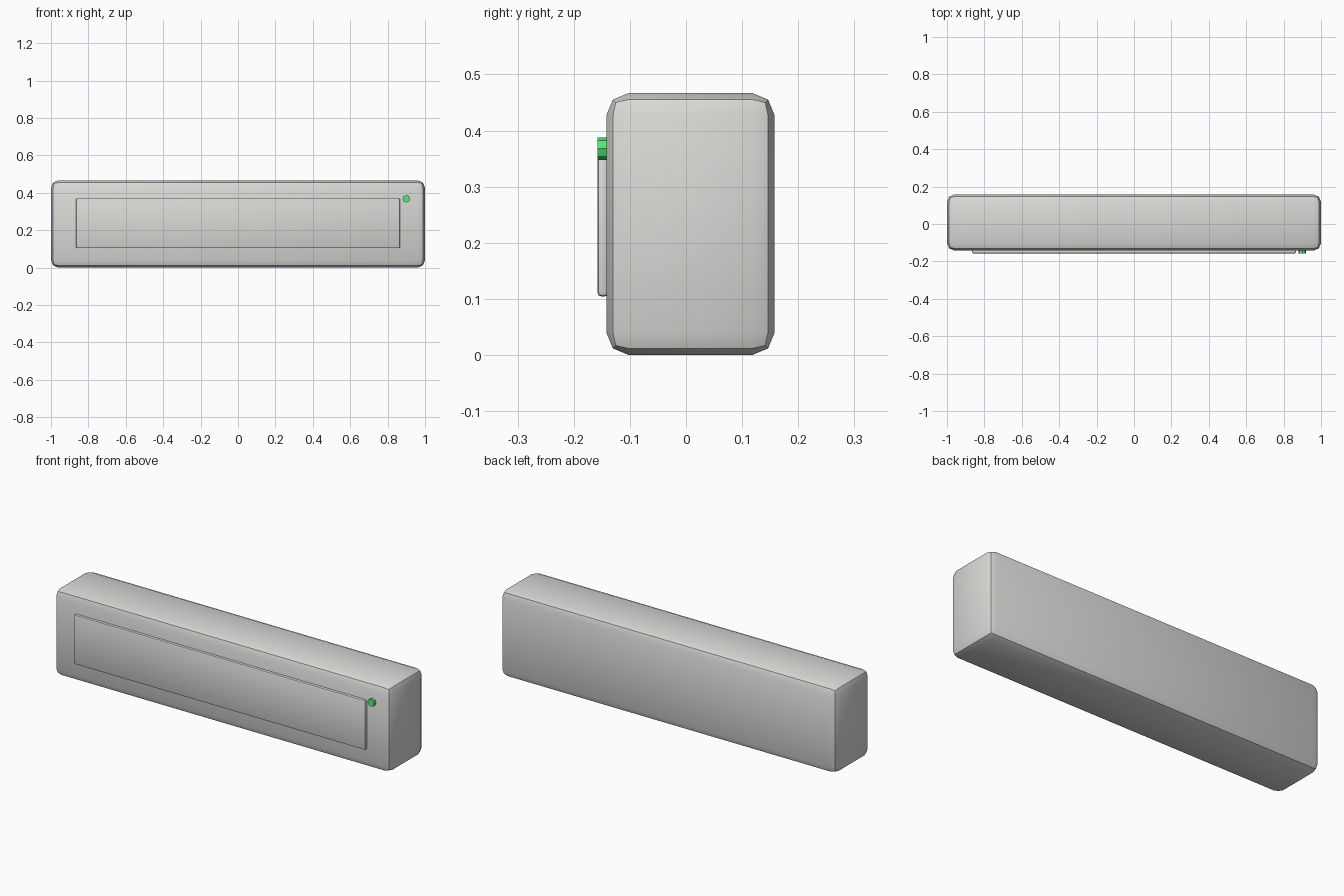
import bpy
import math

cube = bpy.data.objects.get("Cube")
if cube:
    bpy.data.objects.remove(cube, do_unlink=True)


def material(name, rgb):
    mat = bpy.data.materials.new(name)
    mat.use_nodes = True
    color = (*rgb, 1.0)
    mat.diffuse_color = color
    mat.node_tree.nodes["Principled BSDF"].inputs["Base Color"].default_value = color
    return mat


def activate(obj):
    bpy.ops.object.select_all(action="DESELECT")
    obj.select_set(True)
    bpy.context.view_layer.objects.active = obj


def rounded_box(name, low, high, bevel, mat):
    """Box between two corners with two-step rounded edges."""
    centre = [(a + b) / 2 for a, b in zip(low, high)]
    bpy.ops.mesh.primitive_cube_add(size=1, location=centre)
    obj = bpy.context.object
    obj.name = name
    obj.scale = [b - a for a, b in zip(low, high)]
    activate(obj)
    bpy.ops.object.transform_apply(location=False, rotation=False, scale=True)
    mod = obj.modifiers.new("rounded_edges", "BEVEL")
    mod.width = bevel
    mod.segments = 2
    mod.limit_method = "NONE"
    bpy.ops.object.modifier_apply(modifier=mod.name)
    bpy.ops.object.shade_smooth_by_angle(angle=math.radians(30))
    obj.data.materials.append(mat)
    return obj


casing = material("light_grey_plastic", (0.7, 0.7, 0.68))
green = material("green_light", (0.1, 0.8, 0.2))

# Main casing
rounded_box("casing", (-1, -0.142, 0), (1, 0.158, 0.467), 0.04, casing)

# Raised front panel
rounded_box("front_panel", (-0.866, -0.158, 0.104), (0.866, -0.138, 0.371), 0.008, casing)

# Indicator light, a short eight-sided peg facing forward
bpy.ops.mesh.primitive_cylinder_add(vertices=8, radius=0.02, depth=0.02,
                                    location=(0.9, -0.148, 0.368),
                                    rotation=(math.pi / 2, 0, 0))
light = bpy.context.object
light.name = "indicator_light"
light.data.materials.append(green)
activate(light)
bpy.ops.object.shade_smooth_by_angle(angle=math.radians(30))
